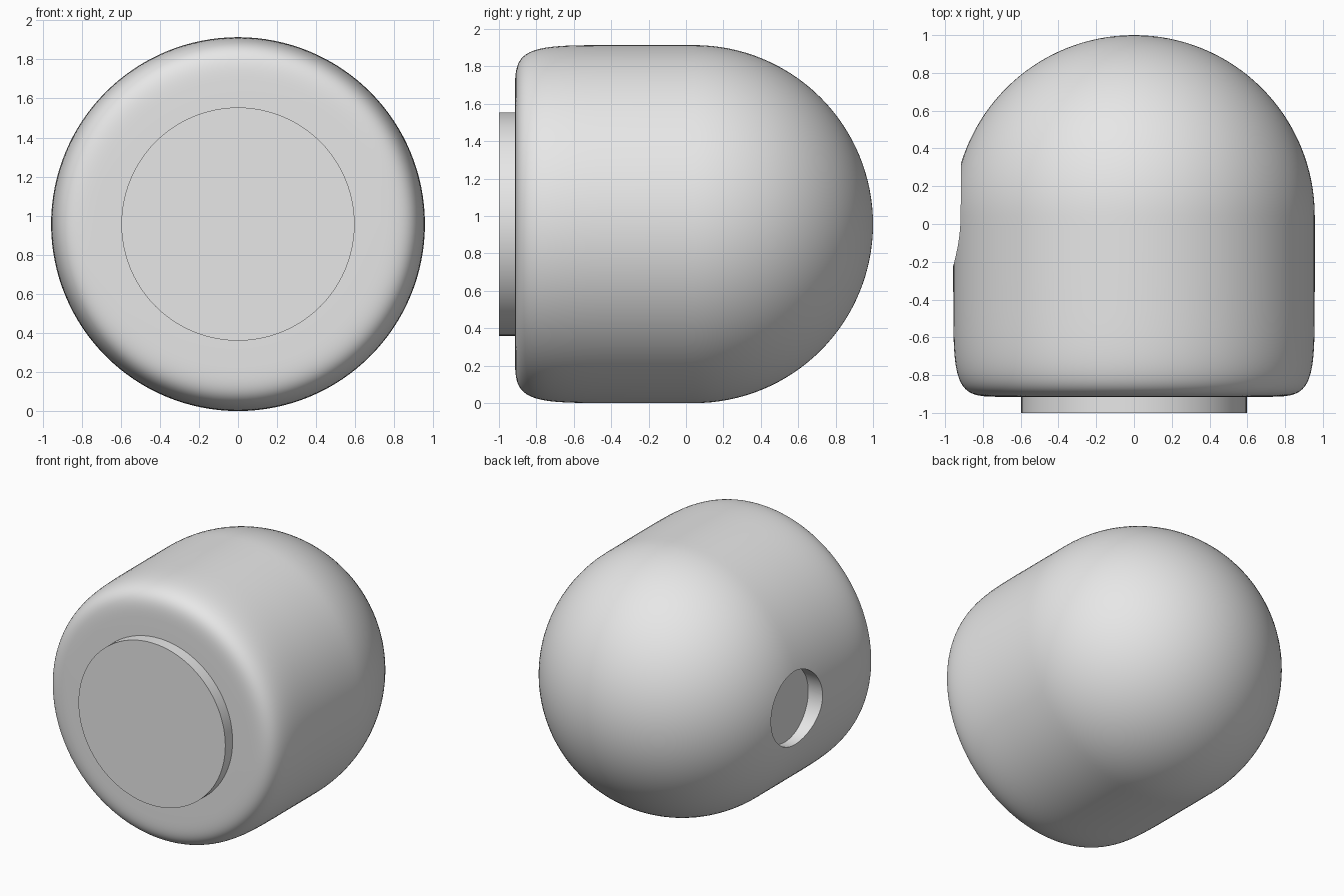
import bpy, bmesh, math
from mathutils import Matrix, Vector

if "Cube" in bpy.data.objects:
    bpy.data.objects.remove(bpy.data.objects["Cube"], do_unlink=True)

R = 0.957          # body radius, also the height of its axis
DOME_Y = 0.043     # where the straight wall turns into the dome

grey = bpy.data.materials.new("light grey")
grey.use_nodes = True
grey.diffuse_color = (0.8, 0.8, 0.8, 1)
grey.node_tree.nodes["Principled BSDF"].inputs["Base Color"].default_value = (0.8, 0.8, 0.8, 1)


def finish(name, bm):
    bmesh.ops.recalc_face_normals(bm, faces=bm.faces)
    mesh = bpy.data.meshes.new(name)
    bm.to_mesh(mesh)
    bm.free()
    mesh.materials.append(grey)
    obj = bpy.data.objects.new(name, mesh)
    bpy.context.collection.objects.link(obj)
    return obj


def select(obj):
    bpy.ops.object.select_all(action='DESELECT')
    obj.select_set(True)
    bpy.context.view_layer.objects.active = obj


def smooth(obj):
    select(obj)
    bpy.ops.object.shade_smooth_by_angle(angle=math.radians(35))


def cylinder(name, center, radius, depth, axis):
    bm = bmesh.new()
    turn = Matrix.Rotation(math.pi / 2, 4, axis)
    bmesh.ops.create_cone(bm, cap_ends=True, segments=96, radius1=radius, radius2=radius,
                          depth=depth, matrix=Matrix.Translation(center) @ turn)
    return finish(name, bm)


# Body outline: flat front, softly squared rim, straight wall, round dome
profile = [(0, -0.915)]
for i in range(33):
    a = math.pi / 2 * (1 - i / 32)
    c, s = max(math.cos(a), 0) ** (1 / 3), max(math.sin(a), 0) ** (1 / 3)
    profile.append((0.6 + (R - 0.6) * c, -0.2 - 0.715 * s))
for i in range(1, 5):
    profile.append((R, -0.2 + (DOME_Y + 0.2) * i / 4))
for i in range(1, 33):
    a = math.pi / 2 * i / 32
    profile.append((R * math.cos(a), DOME_Y + R * math.sin(a)))

bm = bmesh.new()
verts = [bm.verts.new((r, y, R)) for r, y in profile]
edges = [bm.edges.new(pair) for pair in zip(verts, verts[1:])]
bmesh.ops.spin(bm, geom=verts + edges, cent=(0, 0, R), axis=(0, 1, 0),
               angle=2 * math.pi, steps=128)
bmesh.ops.remove_doubles(bm, verts=bm.verts, dist=0.0005)
body = finish("domed_body", bm)

# Shallow round socket in one side
cutter = cylinder("socket_cutter", Vector((-1.04, 0.05, R)), 0.27, 0.4, 'Y')
cut = body.modifiers.new("socket", 'BOOLEAN')
cut.operation = 'DIFFERENCE'
cut.solver = 'EXACT'
cut.object = cutter
select(body)
bpy.ops.object.modifier_apply(modifier=cut.name)
bpy.data.objects.remove(cutter, do_unlink=True)
smooth(body)

# Raised disc on the front
smooth(cylinder("front_disc", Vector((0, -0.95, R)), 0.597, 0.1, 'X'))
